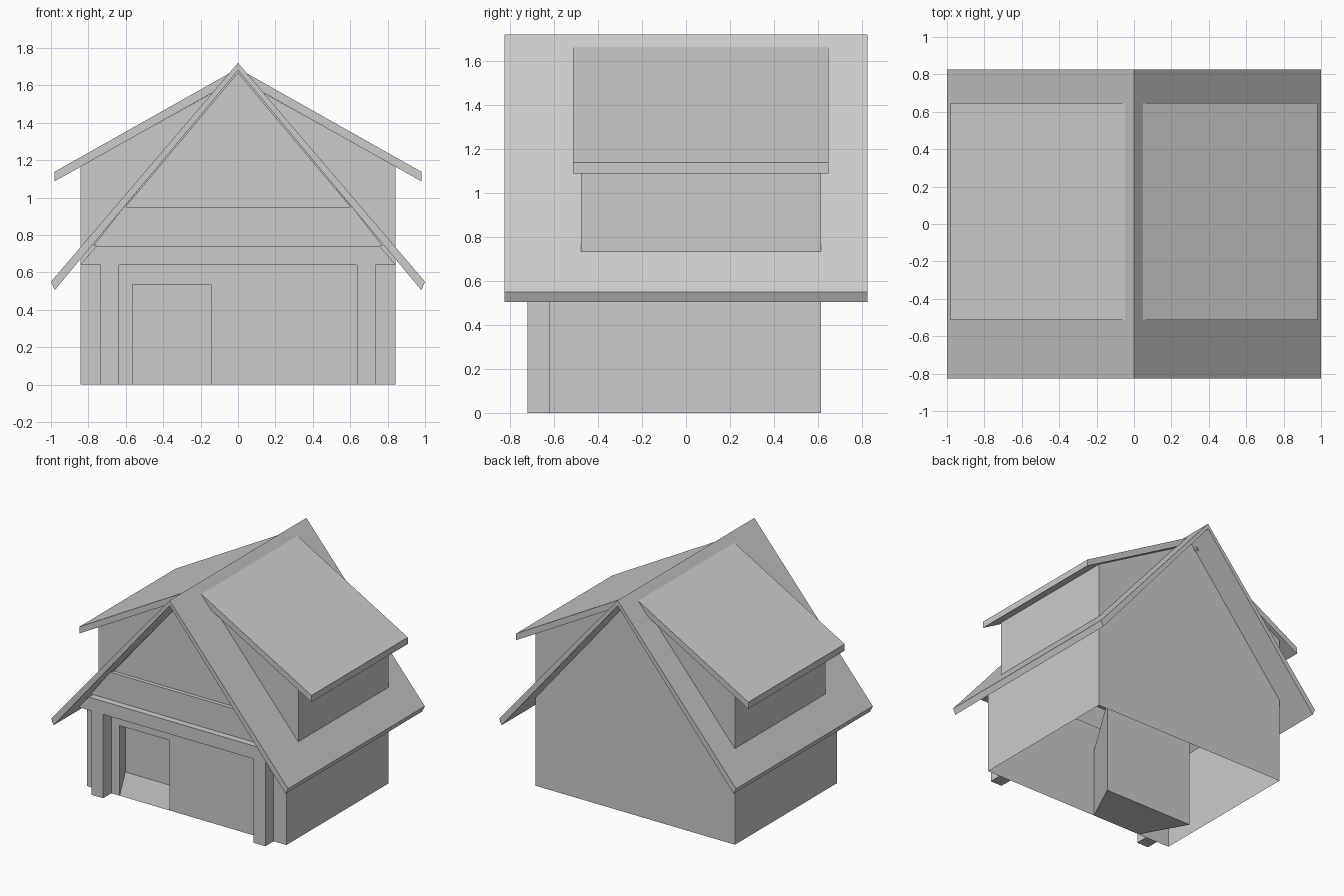
import bpy
import bmesh

cube = bpy.data.objects.get("Cube")
if cube:
    bpy.data.objects.remove(cube)

grey = bpy.data.materials.new("plain grey")
grey.use_nodes = True
colour = (0.6, 0.6, 0.6, 1)
grey.diffuse_color = colour
grey.node_tree.nodes["Principled BSDF"].inputs["Base Color"].default_value = colour


def finish(name, bm, recalc=True):
    bmesh.ops.remove_doubles(bm, verts=bm.verts, dist=0.0001)
    if recalc:
        bmesh.ops.recalc_face_normals(bm, faces=bm.faces)
    mesh = bpy.data.meshes.new(name)
    bm.to_mesh(mesh)
    bm.free()
    mesh.materials.append(grey)
    obj = bpy.data.objects.new(name, mesh)
    bpy.context.collection.objects.link(obj)
    return obj


def add_face(bm, points):
    return bm.faces.new([bm.verts.new(p) for p in points])


def prism(name, profile, y0, y1):
    """Extrude an x-z outline along y."""
    bm = bmesh.new()
    face = add_face(bm, [(x, y0, z) for x, z in profile])
    made = bmesh.ops.extrude_face_region(bm, geom=[face])["geom"]
    moved = [v for v in made if isinstance(v, bmesh.types.BMVert)]
    bmesh.ops.translate(bm, verts=moved, vec=(0, y1 - y0, 0))
    return finish(name, bm)


def panel(bm, x0, x1, z0, z1, y):
    add_face(bm, [(x0, y, z0), (x1, y, z0), (x1, y, z1), (x0, y, z1)])


def loft(bm, front, back):
    """Join two outlines with a band of faces."""
    n = len(front)
    for i in range(n):
        j = (i + 1) % n
        add_face(bm, [front[i], back[i], back[j], front[j]][::-1])


HALF, FRONT, BACK = 0.843, -0.62, 0.614
PORCH, RIDGE, EAVE = -0.72, 1.68, 0.67

# Side and back walls, open underneath
bm = bmesh.new()
for s in (1, -1):
    x = s * HALF
    pts = [(x, FRONT, 0), (x, BACK, 0), (x, BACK, EAVE), (x, FRONT, EAVE)]
    add_face(bm, pts[::s])
add_face(bm, [(x, BACK, z) for x, z in
              ((HALF, 0), (-HALF, 0), (-HALF, EAVE), (0, RIDGE), (HALF, EAVE))])
finish("side_and_back_walls", bm, False)

# Front wall around the doorway
L, R, TOP = -0.565, -0.145, 0.535
bm = bmesh.new()
panel(bm, -HALF, L, 0, TOP, FRONT)
panel(bm, R, HALF, 0, TOP, FRONT)
panel(bm, -HALF, HALF, TOP, 0.64, FRONT)
finish("front_wall", bm, False)

# Door recess that widens towards a flat rear panel
FLARE, REAR = 0.19, -0.28
inner = [(L - FLARE, REAR, 0), (R + FLARE - 0.03, REAR, 0),
         (R + FLARE - 0.03, REAR, TOP + FLARE), (L - FLARE, REAR, TOP + FLARE)]
bm = bmesh.new()
loft(bm, [(L, FRONT, 0), (R, FRONT, 0), (R, FRONT, TOP), (L, FRONT, TOP)], inner)
add_face(bm, inner)
finish("door_recess", bm, False)

# Porch beam and posts
prism("porch_beam", [(-HALF, 0.64), (HALF, 0.64), (0.757, 0.74), (-0.757, 0.74)],
      PORCH, FRONT)
for side, s in (("left", 1), ("right", -1)):
    a, b = 0.635 * s, 0.735 * s
    prism(side + "_post", [(a, 0), (b, 0), (b, 0.64), (a, 0.64)], PORCH, FRONT)

# Upper front gable: lower band, flat frame and shallow recessed panel
GABLE, INSET = -0.67, -0.64
outer = [(-0.635, 0.918), (0.635, 0.918), (0, RIDGE)]
inner = [(-0.6, 0.95), (0.6, 0.95), (0, 1.665)]
frame = [(x, GABLE, z) for x, z in outer]
lip = [(x, GABLE, z) for x, z in inner]
infill = [(x, INSET, z) for x, z in inner]
bm = bmesh.new()
add_face(bm, [(-0.775, GABLE, 0.74), (0.775, GABLE, 0.74), frame[1], frame[0]])
loft(bm, frame, lip)
loft(bm, lip, infill)
add_face(bm, infill)
finish("front_gable", bm, False)

# Main roof
prism("main_roof", [(0, 1.72), (1, 0.55), (0.98, 0.505), (0, RIDGE),
                    (-0.98, 0.505), (-1, 0.55)], -0.825, 0.825)

# Dormers on both slopes
for side, s in (("left", 1), ("right", -1)):
    prism(side + "_dormer_walls",
          [(s * x, z) for x, z in ((HALF, 0.7), (HALF, 1.165), (0.1, 1.58))],
          -0.477, BACK)
    prism(side + "_dormer_roof",
          [(s * x, z) for x, z in ((0.045, 1.665), (0.98, 1.138), (0.98, 1.087), (0.045, 1.612))],
          -0.514, 0.648)
